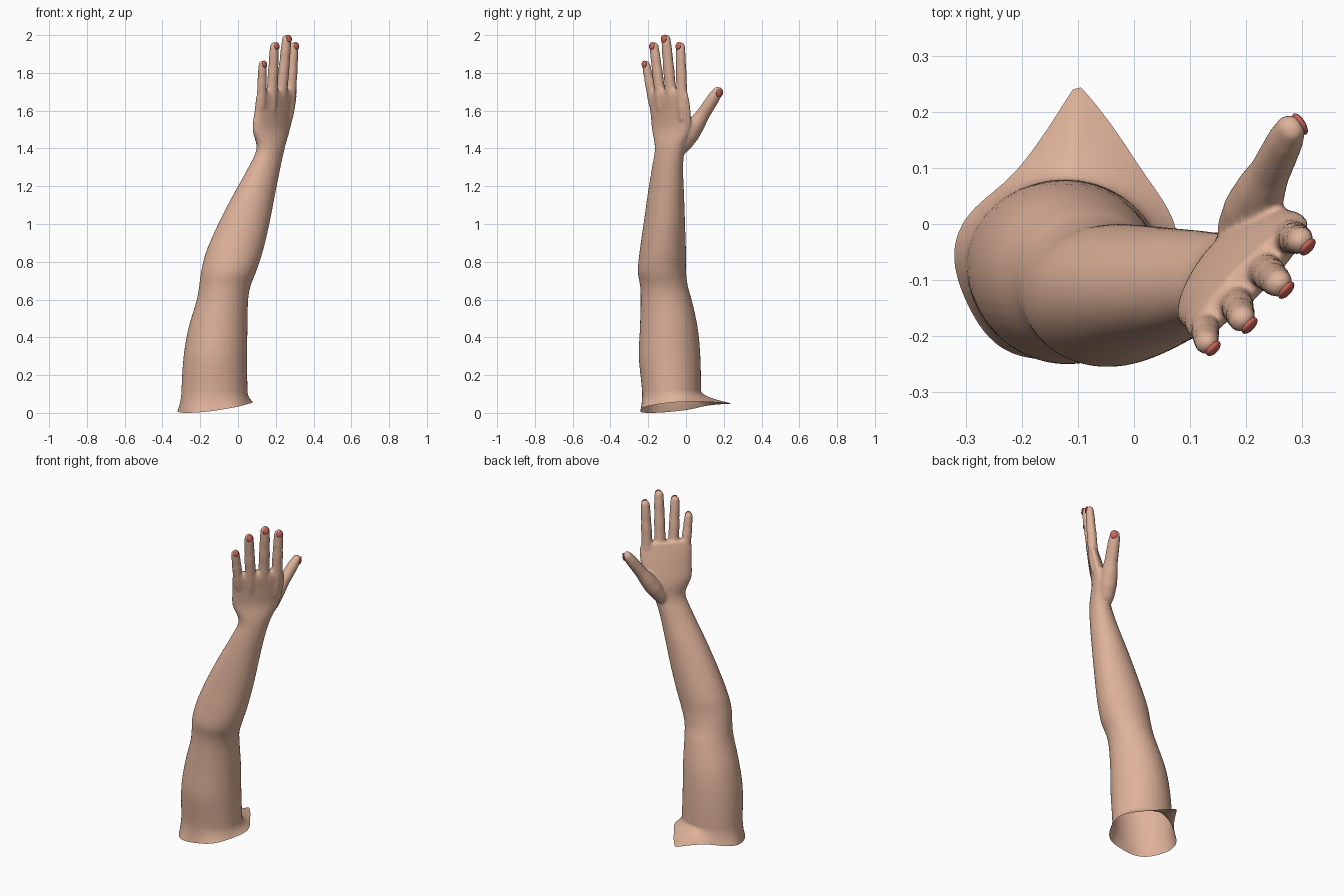
import bpy, bmesh, math
from mathutils import Vector, Matrix

if "Cube" in bpy.data.objects:
    bpy.data.objects.remove(bpy.data.objects["Cube"])


def material(name, rgb):
    m = bpy.data.materials.new(name)
    m.diffuse_color = (*rgb, 1)
    m.use_nodes = True
    m.node_tree.nodes["Principled BSDF"].inputs["Base Color"].default_value = m.diffuse_color
    return m


skin = material("skin", (0.74, 0.45, 0.325))
red = material("nail red", (0.60, 0.13, 0.10))


def loft(bm, rings):
    """Closed tube through rings of points."""
    vs = [[bm.verts.new(p) for p in r] for r in rings]
    n = len(vs[0])
    for a, b in zip(vs, vs[1:]):
        for i in range(n):
            j = (i + 1) % n
            bm.faces.new((a[i], a[j], b[j], b[i]))
    bm.faces.new(vs[0][::-1])
    bm.faces.new(vs[-1])


def smooth_stations(rows, steps=5):
    """Catmull-Rom interpolation (non-uniform) of table rows, first column is z."""
    def slope(i, k):
        a, b = rows[max(i - 1, 0)], rows[min(i + 1, len(rows) - 1)]
        return (b[k] - a[k]) / (b[0] - a[0])
    out = []
    for i in range(len(rows) - 1):
        p, q = rows[i], rows[i + 1]
        h = q[0] - p[0]
        for s in range(steps):
            t = s / steps
            row = [p[0] + h * t]
            for k in range(1, len(p)):
                row.append((2*t**3 - 3*t*t + 1) * p[k] + (t**3 - 2*t*t + t) * h * slope(i, k)
                           + (3*t*t - 2*t**3) * q[k] + (t**3 - t*t) * h * slope(i + 1, k))
            out.append(row)
    out.append(list(rows[-1]))
    return out


bm = bmesh.new()

# Arm and palm: z, x range, y range, skew of the ellipse
SECTIONS = [
    (-.10, -.300, .050, -.232, .080, 0),
    (.10, -.300, .050, -.232, .080, 0),
    (.30, -.288, .048, -.250, .076, 0),
    (.45, -.262, .050, -.244, .062, 0),
    (.60, -.218, .054, -.240, .030, 0),
    (.67, -.206, .066, -.243, .010, 0),
    (.75, -.195, .097, -.255, .000, 0),
    (.85, -.170, .130, -.246, .000, 0),
    (1.0, -.105, .166, -.225, -.005, .05),
    (1.15, -.028, .195, -.204, -.010, .1),
    (1.30, .055, .225, -.180, -.015, .2),
    (1.40, .098, .247, -.165, -.006, .4),
    (1.50, .077, .275, -.180, .025, .85),
    (1.60, .088, .298, -.190, .024, 1.0),
    (1.68, .098, .310, -.203, .012, 1.1),
    (1.71, .115, .300, -.190, .000, 1.15),
]
rings = []
for z, x0, x1, y0, y1, skew in smooth_stations(SECTIONS):
    ring = []
    for i in range(40):
        a = math.tau * i / 40
        ring.append(Vector(((x0 + x1) / 2 + (x1 - x0) / 2 * math.cos(a),
                            (y0 + y1) / 2 + (y1 - y0) / 2 * math.sin(a + skew), z)))
    rings.append(ring)
loft(bm, rings)

nails = []


def digit(name, base, tip, back, profile, nail):
    """Rounded finger; profile holds (fraction along, radius); nail is on the back."""
    base, tip = Vector(base), Vector(tip)
    d = (tip - base).normalized()
    length = (tip - base).length
    n = Vector(back)
    n = (n - d * n.dot(d)).normalized()
    u = d.cross(n)
    end = profile[-1][1]
    st = [(t * (length - end), r) for t, r in profile]
    st += [(length - end + end * math.sin(a), end * math.cos(a))
           for a in (.25, .5, .75, 1.0, 1.25, 1.48)]
    loft(bm, [[base + d * s + u * r * math.cos(math.tau * i / 20)
               + n * r * .9 * math.sin(math.tau * i / 20) for i in range(20)] for s, r in st])
    # nail plate follows the curve of the fingertip
    nn = (n + d * .35).normalized()
    dd = (d - nn * d.dot(nn)).normalized()
    uu = dd.cross(nn)
    m = Matrix((uu, dd, nn)).transposed().to_4x4()
    m.translation = tip - d * end * .85 + n * end * .68 + d * .003
    nails.append((name, m @ Matrix.Diagonal((nail * .9, nail, .0085, 1))))


# Fingers and thumb
BACK = (.745, -.667, 0)
FINGERS = [
    ("little", (.126, -.178, 1.67), (.130, -.215, 1.865), .027),
    ("ring", (.180, -.136, 1.68), (.194, -.172, 1.963), .030),
    ("middle", (.231, -.080, 1.69), (.260, -.108, 2.003), .031),
    ("index", (.278, -.022, 1.68), (.298, -.030, 1.963), .030),
]
for name, b, t, r in FINGERS:
    digit(name + "_fingernail", b, t, BACK,
          [(-.5, r * .7), (-.25, r), (0, r * 1.06), (.25, r), (.45, r * 1.02),
           (.62, r * .93), (.78, r * .94), (1, r * .84)], r * .68)
digit("thumbnail", (.19, -.015, 1.42), (.286, .182, 1.722), (.8, .6, 0),
      [(-.15, .03), (0, .046), (.2, .052), (.4, .047), (.58, .038), (.75, .036),
       (.9, .034), (1, .029)], .024)

bmesh.ops.recalc_face_normals(bm, faces=bm.faces)
src_mesh = bpy.data.meshes.new("arm_source")
bm.to_mesh(src_mesh)
bm.free()
src = bpy.data.objects.new("arm_source", src_mesh)
bpy.context.collection.objects.link(src)

# Fuse everything into one smooth skin
rm = src.modifiers.new("fuse", "REMESH")
rm.mode = "VOXEL"
rm.voxel_size = 0.007
sm = src.modifiers.new("soften", "SMOOTH")
sm.factor = .5
sm.iterations = 7
dg = bpy.context.evaluated_depsgraph_get()
mesh = bpy.data.meshes.new_from_object(src.evaluated_get(dg))
bpy.data.objects.remove(src)

# Open the lower end and flare it into a ragged hem with a point at the back
bm = bmesh.new()
bm.from_mesh(mesh)
bmesh.ops.bisect_plane(bm, geom=bm.verts[:] + bm.edges[:] + bm.faces[:], dist=1e-5,
                       plane_co=(0, 0, 0), plane_no=(0, 0, 1), clear_inner=True)
CX, CY, TOP = -.122, -.08, .12
for v in bm.verts:
    if v.co.z < TOP:
        k = 1 - v.co.z / TOP
        x, y = v.co.x - CX, v.co.y - CY
        th = math.atan2(y, x)
        off = th - 1.51
        off = (off + math.pi) % math.tau - math.pi
        spike = math.exp(-abs(off) / (.5 if off < 0 else .25))
        grow = 1 + k * k * (.10 + .03 * math.sin(5 * th) + .95 * spike)
        v.co.x, v.co.y = CX + x * grow, CY + y * grow
        v.co.z += k * (.03 + .03 * math.cos(th - .64))
for f in bm.faces:
    f.smooth = True
    f.material_index = 0
bm.to_mesh(mesh)
bm.free()
mesh.materials.clear()
mesh.materials.append(skin)
arm = bpy.data.objects.new("arm_and_hand", mesh)
bpy.context.collection.objects.link(arm)

# Nails
for name, m in nails:
    bm = bmesh.new()
    bmesh.ops.create_uvsphere(bm, u_segments=20, v_segments=10, radius=1, matrix=m)
    for f in bm.faces:
        f.smooth = True
    me = bpy.data.meshes.new(name)
    bm.to_mesh(me)
    bm.free()
    me.materials.append(red)
    bpy.context.collection.objects.link(bpy.data.objects.new(name, me))
